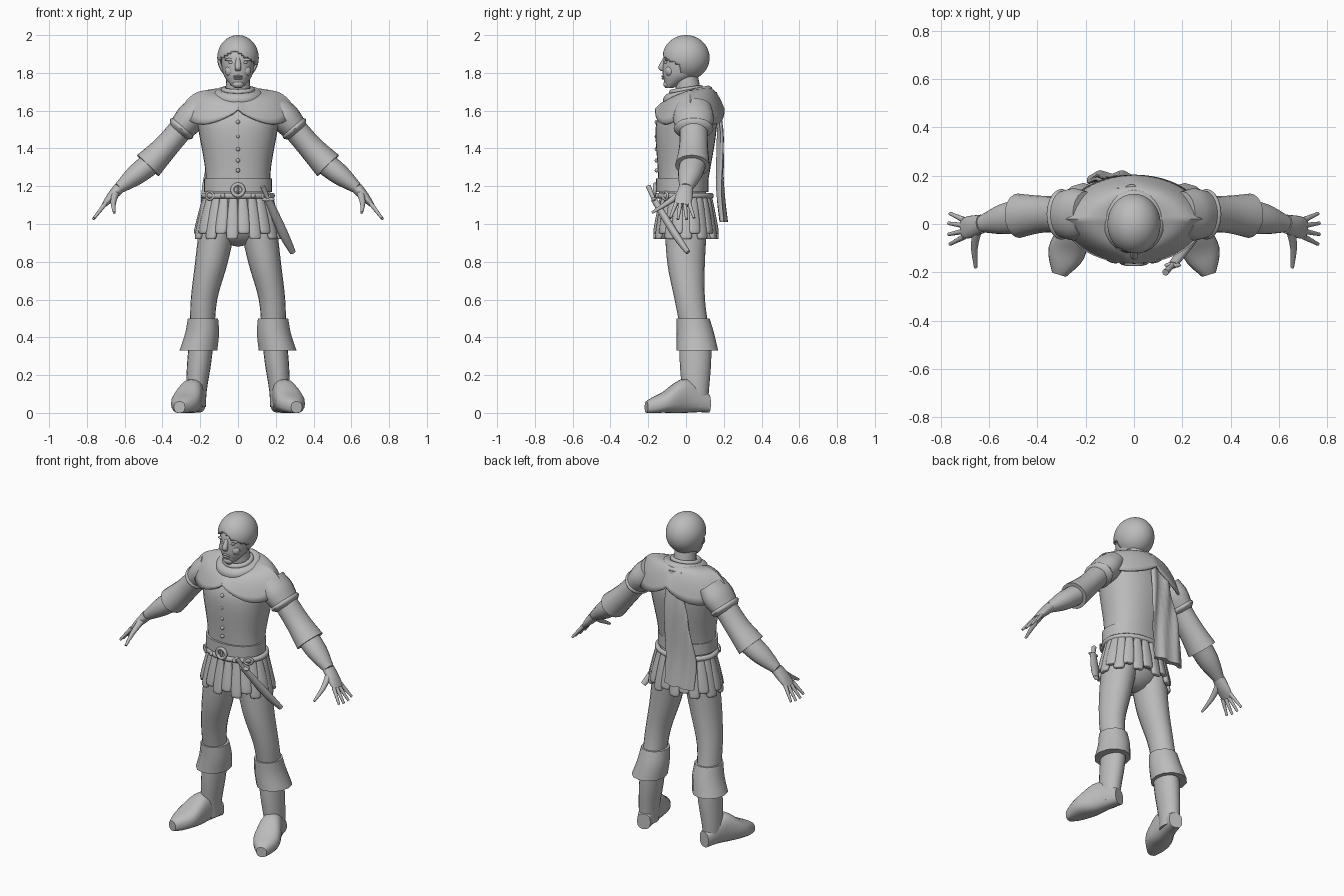
import bpy, bmesh, math
from mathutils import Vector, Matrix

cube = bpy.data.objects.get("Cube")
if cube:
    bpy.data.objects.remove(cube)

GREY = (0.5, 0.5, 0.5, 1)
grey = bpy.data.materials.new("plain_grey")
grey.use_nodes = True
grey.diffuse_color = GREY
grey.node_tree.nodes["Principled BSDF"].inputs["Base Color"].default_value = GREY
X, Y, Z = Matrix.Identity(3)
LEVEL = (X, Y)
parts = []


def finish(name, bm, mirror=False, thickness=None):
    bmesh.ops.recalc_face_normals(bm, faces=bm.faces)
    mesh = bpy.data.meshes.new(name)
    bm.to_mesh(mesh)
    bm.free()
    mesh.materials.append(grey)
    obj = bpy.data.objects.new(name, mesh)
    bpy.context.collection.objects.link(obj)
    if thickness:
        obj.modifiers.new("thickness", "SOLIDIFY").thickness = thickness
    if mirror:
        obj.modifiers.new("mirror", "MIRROR")
    parts.append(obj)


def skin(bm, loops, closed=False):
    """Quads between neighbouring closed loops of vertices."""
    following = loops[1:] + loops[:1] if closed else loops[1:]
    for low, high in zip(loops, following):
        for k in range(len(low)):
            bm.faces.new((low[k - 1], low[k], high[k], high[k - 1]))


def spline(values, where):
    """Catmull-Rom value of a list at a fractional index."""
    last = len(values) - 1
    i = min(int(where), last - 1)
    t = where - i
    before, start, end, after = (values[max(0, min(j, last))] for j in range(i - 1, i + 3))
    leave, arrive = (end - before) / 2, (after - start) / 2
    bend = t * t * (3 - 2 * t)
    return start + (end - start) * bend + leave * (t * (1 - t) ** 2) - arrive * (t * t * (1 - t))


def tube(name, points, radii, flat=1, frame=None, seg=20, steps=4, power=1, mirror=False, ripple=None):
    """Elliptic skin along a path; flat is the ratio of the second radius to the first."""
    points = [Vector(p) for p in points]
    flats = flat if isinstance(flat, list) else [flat] * len(points)
    spots = [i / steps for i in range((len(points) - 1) * steps + 1)]
    centres = [spline(points, s) for s in spots]
    bm, loops = bmesh.new(), []
    for i, (spot, centre) in enumerate(zip(spots, centres)):
        if frame:
            u, v = frame
        else:
            along = (centres[min(i + 1, len(centres) - 1)] - centres[max(i - 1, 0)]).normalized()
            v = (Y - along * Y.dot(along)).normalized()
            u = v.cross(along)
        radius, ratio = spline(radii, spot), spline(flats, spot)
        loop = []
        for k in range(seg):
            angle = math.tau * k / seg
            c, s = (math.copysign(abs(f) ** power, f) for f in (math.cos(angle), math.sin(angle)))
            p = centre + (u * c + v * s * ratio) * radius
            if ripple:
                p += ripple(p)
            p.z = max(p.z, 0)
            loop.append(bm.verts.new(p))
        loops.append(loop)
    skin(bm, loops)
    bm.faces.new(loops[0])
    bm.faces.new(loops[-1])
    finish(name, bm, mirror)


def ball(name, centre, size, mirror=False, seg=16, keep=None, thickness=None):
    bm = bmesh.new()
    place = Matrix.Translation(centre) @ Matrix.Diagonal((*size, 1))
    bmesh.ops.create_uvsphere(bm, u_segments=seg, v_segments=seg // 2, radius=1, matrix=place)
    if keep:
        cut = [f for f in bm.faces if not keep(f.calc_center_median())]
        bmesh.ops.delete(bm, geom=cut, context="FACES")
    finish(name, bm, mirror, thickness)


def ring(name, centre, major, minor, fit, mirror=False, seg=40, sides=10):
    """Torus whose points are shaped by the fit function."""
    bm, loops = bmesh.new(), []
    for i in range(seg):
        turn = Matrix.Rotation(math.tau * i / seg, 3, "Z")
        rolls = [math.tau * j / sides for j in range(sides)]
        loops.append([bm.verts.new(Vector(centre) + fit(
            turn @ Vector((major + minor * math.cos(r), 0, minor * math.sin(r))))) for r in rolls])
    skin(bm, loops, closed=True)
    finish(name, bm, mirror)


# Torso, neck and pelvis
tube("torso", [(0, -.02, 1.15), (0, -.01, 1.3), (0, 0, 1.5), (0, .01, 1.6), (0, .02, 1.7)],
     [.17, .175, .21, .22, .1], [.72, .8, .77, .65, .8], LEVEL, seg=32, power=.9)
tube("neck", [(0, .02, 1.65), (0, 0, 1.8)], [.07, .06], frame=LEVEL)
ball("pelvis", (0, 0, 1.04), (.18, .13, .16))

# Head and face
tube("head", [(0, -.09, 1.72), (0, -.06, 1.75), (0, -.02, 1.8), (0, 0, 1.9), (0, 0, 1.96)],
     [.02, .05, .08, .09, .06], [1, 1.1, 1.3, 1.25, 1.2], LEVEL, seg=28)
tube("nose", [(0, -.11, 1.88), (0, -.13, 1.83), (0, -.12, 1.81)], [.01, .017, .012], frame=LEVEL)
ball("brow", (.04, -.1, 1.87), (.03, .012, .008), True)
ball("eye", (.035, -.105, 1.855), (.015, .01, .008), True)
ball("cheek", (.04, -.085, 1.81), (.03, .025, .03), True)
ball("chin", (0, -.1, 1.74), (.03, .02, .02))
for lip, height in (("upper_lip", 1.782), ("lower_lip", 1.77)):
    ball(lip, (0, -.12, height), (.025, .01, .006))


# Hair cap, cut away round the face
def in_hair(p):
    return p.y > -.03 or p.z > 1.92 - .6 * abs(p.x + .02)


ball("hair", (0, 0, 1.88), (.11, .125, .12), seg=64, keep=in_hair, thickness=.012)

# Shoulder mantle with a lobed hem
bm, loops = bmesh.new(), []
LAYERS, AROUND = 10, 72
for j in range(LAYERS + 1):
    t, loop = j / LAYERS, []
    for i in range(AROUND):
        c, s = math.cos(math.tau * i / AROUND), math.sin(math.tau * i / AROUND)
        side = math.asin(min(1, abs(c))) * 2 / math.pi
        hem = 1.61 + .02 * side - .09 * math.sin(math.pi * side) ** .8
        top = 1.69 + .03 * s + .02 * side
        spread = .2 * t ** .8
        drop = (hem - top) * t ** (1.6 + 1.6 * side)
        loop.append(bm.verts.new((c * (.09 + spread), .02 + s * (.1 + spread * .42), top + drop)))
    loops.append(loop)
skin(bm, loops)
finish("mantle", bm, thickness=.012)

# Rolled cowl, inner collar and the tail hanging down the back
ring("cowl", (0, .01, 1.68), .1, .033, lambda p: p + Z * p.y * .2)
ring("inner_collar", (0, 0, 1.71), .075, .015, lambda p: p + Z * p.y * .15)
tube("cowl_tail", [(-.03, .15, 1.7), (-.05, .18, 1.5), (-.09, .18, 1.2), (-.09, .2, 1.01)],
     [.04, .07, .1, .1], .15, LEVEL, seg=40, steps=6, power=.6,
     ripple=lambda p: Y * math.sin(p.x * 70 + p.z * 5) * .008)

# Buttons, sash, belt and buckle
for i in range(5):
    ball(f"button_{i + 1}", (0, -.155, 1.54 - .08 * i + .004 * i * i), (.011, .011, .011))
tube("sash", [(0, -.02, 1.17), (0, -.02, 1.24)], [.18, .18], .77, LEVEL, seg=36, power=.9)
ring("belt", (0, -.01, 1.15), .18, .016, lambda p: Vector((p.x, p.y * .8, p.z)))
ring("buckle", (0, -.165, 1.18), .03, .01, lambda p: p.xzy)
ball("buckle_pin", (0, -.165, 1.18), (.006, .008, .03))
ring("belt_loop", (.15, -.11, 1.15), .02, .006, lambda p: p.xzy + Y * p.x * .6, True)
ball("belt_stud", (.08, -.15, 1.15), (.012, .012, .014), True)

# Skirt lining and padded strips
tube("skirt_lining", [(0, -.01, 1.16), (0, 0, .97)], [.17, .21], .7, LEVEL, seg=32)
STRIPS = 22
for i in range(STRIPS):
    angle = math.tau * (i + .5) / STRIPS + math.pi / 2
    around = Vector((math.cos(angle), math.sin(angle) * .73, 0))
    normal = Vector((around.x * .73, around.y / .73, 0)).normalized()
    waist = around * .175 + Z * 1.15
    hem = around * .22 + Z * (.92 + .03 * (i % 2))
    tube(f"skirt_strip_{i + 1}", [waist, waist.lerp(hem, .5), waist.lerp(hem, .93), hem],
         [.02, .03, .032, .022], .5, (Z.cross(normal), normal), seg=12, steps=3, power=.8)

# Dagger in its sheath on the left hip
hilt = Vector((.16, -.17, 1.13))
tube("sheath", [hilt, (.24, -.06, .95), (.29, .01, .85)], [.02, .025, .016], .8)
tube("dagger_grip", [hilt, (.13, -.2, 1.2)], [.01, .014])
ball("dagger_guard", hilt, (.035, .012, .012))

# Arms with shoulder caps and wide sleeves
shoulder, elbow = Vector((.2, .04, 1.62)), Vector((.45, .04, 1.33))
wrist, knuckles = Vector((.63, 0, 1.19)), Vector((.71, -.02, 1.1))


def upper_arm(*stops):
    return [shoulder.lerp(elbow, s) for s in stops]


tube("shoulder_cap", upper_arm(0, .2, .4), [.07, .08, .07], 1.35, mirror=True)
tube("shoulder_band", upper_arm(.34, .4, .46), [.065, .078, .06], 1.35, mirror=True)
tube("sleeve", upper_arm(0, .4, .75) + [elbow.lerp(wrist, .15)], [.07, .065, .067, .08], 1.15, mirror=True)
tube("forearm", [elbow, elbow.lerp(wrist, .5), wrist], [.06, .055, .03], 1.15, mirror=True)

# Hands
tube("palm", [wrist, wrist.lerp(knuckles, .5), knuckles], [.03, .025, .013], [1.3, 1.8, 3], mirror=True)
for i in range(4):
    fan = i - 1.5
    tip = knuckles + Vector((.06, -.038 * fan, -.08)) * (1 - .1 * abs(fan))
    tube(f"finger_{i + 1}", [knuckles.lerp(wrist, .1) - Y * fan * .023, tip - Y * fan * .01],
         [.012, .007], seg=10, mirror=True)
tube("thumb", [(.65, -.03, 1.16), (.66, -.1, 1.11), (.655, -.18, 1.06)], [.02, .014, .007], seg=12, mirror=True)

# Legs
knee, shin = Vector((.18, .02, .6)), Vector((.19, .05, .42))
tube("leg", [(.1, 0, 1.04), (.14, 0, .8), knee, shin], [.1, .087, .07, .065], 1.15, LEVEL, mirror=True)

# Boots with turned-down cuffs
ankle = Vector((.22, .05, .12))
tube("boot_cuff", [knee.lerp(shin, .55), shin, (.21, .06, .33)], [.08, .09, .1], 1.1, LEVEL,
     seg=12, steps=3, mirror=True)
tube("boot_shaft", [shin, shin.lerp(ankle, .5), ankle, (.22, .05, .03)], [.065, .064, .055, .05], 1.3,
     LEVEL, mirror=True)
heel, toe = Vector((.21, .12, .05)), Vector((.31, -.21, .03))
across = (toe - heel).cross(Z).normalized()
tube("boot_foot", [heel, (.24, 0, .09), (.28, -.12, .055), toe], [.04, .06, .077, .03], [1.2, 1.5, .7, 1],
     (across, Z), power=.8, mirror=True)

# Smooth shading with sharp folds kept
bpy.ops.object.select_all(action="DESELECT")
for obj in parts:
    obj.select_set(True)
bpy.context.view_layer.objects.active = parts[0]
bpy.ops.object.shade_smooth_by_angle(angle=math.radians(45))
